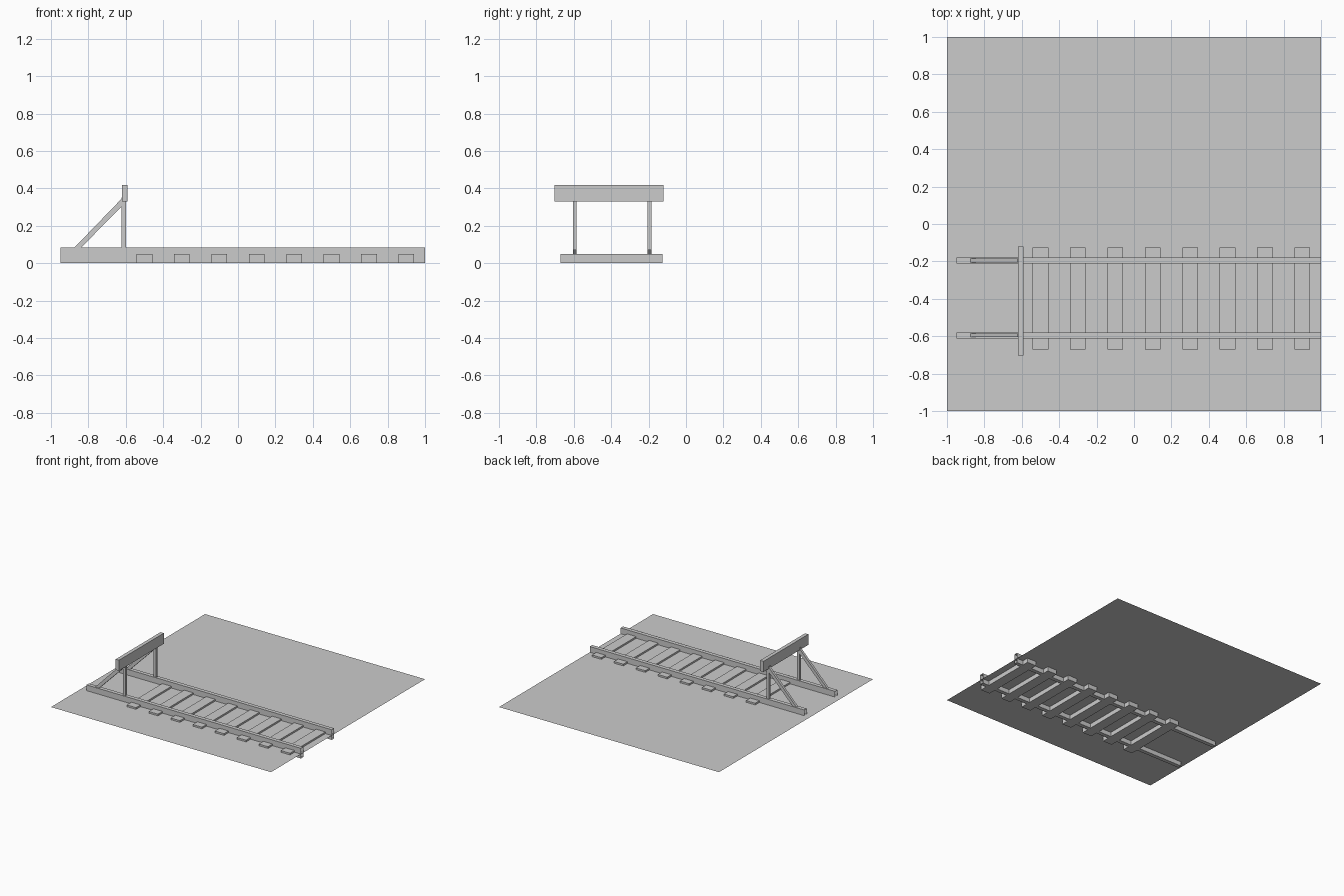
import bpy
import bmesh

cube = bpy.data.objects.get("Cube")
if cube:
    bpy.data.objects.remove(cube, do_unlink=True)

grey = bpy.data.materials.new("plain_grey")
grey.use_nodes = True
grey.diffuse_color = (0.6, 0.6, 0.6, 1)
grey.node_tree.nodes["Principled BSDF"].inputs["Base Color"].default_value = (0.6, 0.6, 0.6, 1)


def finish(name, bm, fix_normals=True):
    if fix_normals:
        bmesh.ops.recalc_face_normals(bm, faces=bm.faces[:])
    mesh = bpy.data.meshes.new(name)
    bm.to_mesh(mesh)
    bm.free()
    mesh.materials.append(grey)
    obj = bpy.data.objects.new(name, mesh)
    bpy.context.collection.objects.link(obj)
    return obj


def box(name, x, y, z, open_ends=False):
    """Box from (min, max) ranges, optionally a tube open along x."""
    bm = bmesh.new()
    bmesh.ops.create_cube(bm, size=1)
    for v in bm.verts:
        v.co = [r[0] if c < 0 else r[1] for c, r in zip(v.co, (x, y, z))]
    bm.normal_update()
    if open_ends:
        ends = [f for f in bm.faces if abs(f.normal.x) > 0.9]
        bmesh.ops.delete(bm, geom=ends, context="FACES_ONLY")
    return finish(name, bm, not open_ends)


def prism(name, profile, y0, y1):
    """Side profile in x and z, extruded across y."""
    bm = bmesh.new()
    face = bm.faces.new([bm.verts.new((x, y0, z)) for x, z in profile])
    ext = bmesh.ops.extrude_face_region(bm, geom=[face])
    for v in ext["geom"]:
        if isinstance(v, bmesh.types.BMVert):
            v.co.y = y1
    return finish(name, bm)


# Flat ground sheet, with the track sunk partly through it
bm = bmesh.new()
bmesh.ops.create_grid(bm, x_segments=1, y_segments=1, size=1)
ground = finish("ground_sheet", bm, False)
ground.location.z = 0.036

# Sleepers
for i in range(8):
    x = -0.5 + 0.2 * i
    box(f"sleeper_{i + 1}", (x - 0.042, x + 0.042), (-0.67, -0.125), (0, 0.05))

# Rails, each with an upright and a sloping brace
strut = [(-0.907, 0.05), (-0.872, 0.05), (-0.62, 0.305), (-0.62, 0.347)]
for side, y in (("left", -0.195), ("right", -0.595)):
    box(f"{side}_rail", (-0.95, 1), (y - 0.016, y + 0.016), (0, 0.083), True)
    box(f"{side}_post", (-0.624, -0.6), (y - 0.01, y + 0.01), (0.07, 0.35))
    prism(f"{side}_brace", strut, y - 0.01, y + 0.01)

# Cross beam of the buffer stop
box("buffer_beam", (-0.62, -0.59), (-0.703, -0.12), (0.33, 0.417))
